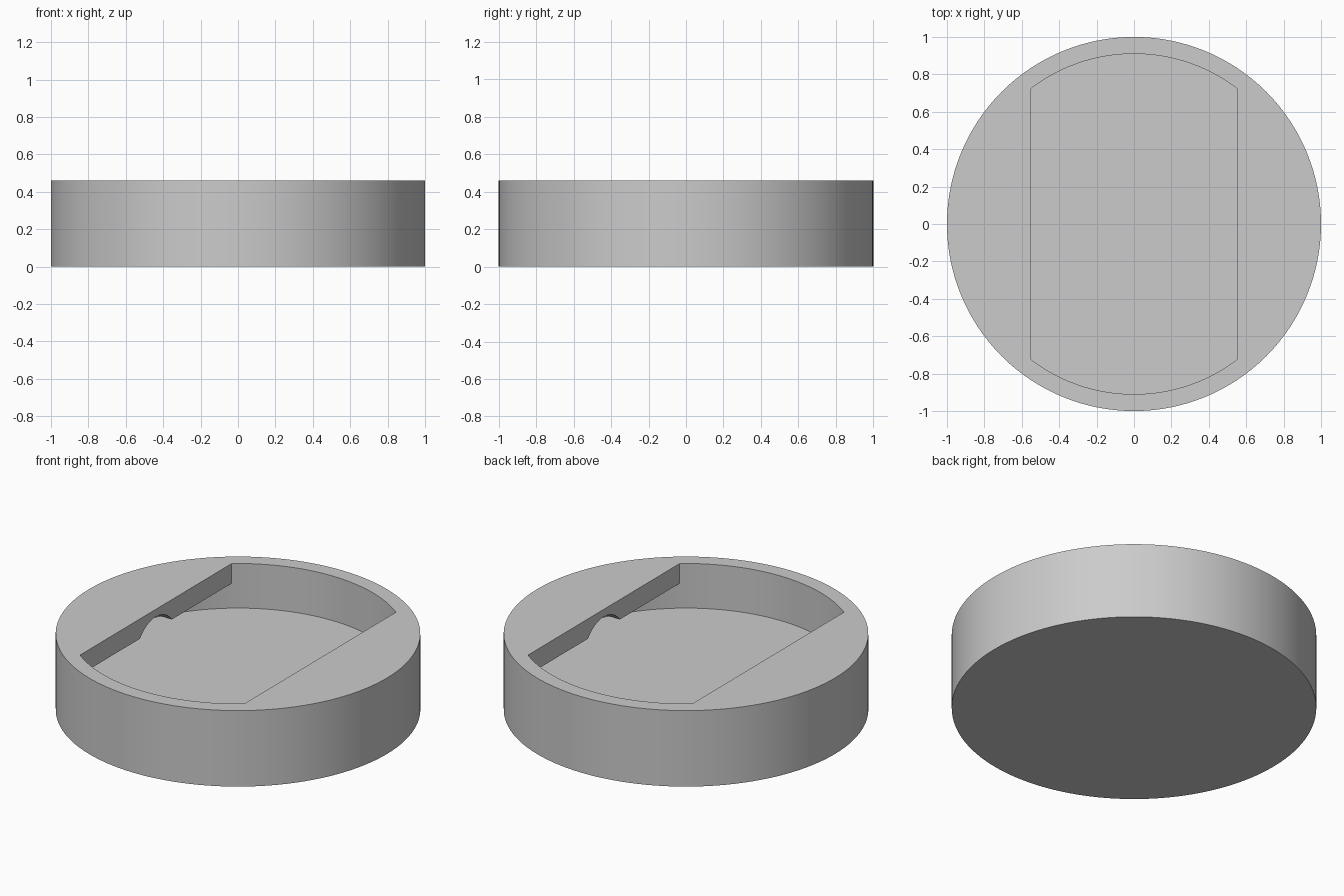
import bpy
import math

if "Cube" in bpy.data.objects:
    bpy.data.objects.remove(bpy.data.objects["Cube"], do_unlink=True)

HEIGHT, FLOOR, LIP_BOTTOM = 0.46, 0.19, 0.34
OUTER, INNER, SLOT = 1.0, 0.91, 0.55
NOTCH_RADIUS, NOTCH_Z = 0.193, 0.222

grey = bpy.data.materials.new("plain grey")
grey.use_nodes = True
colour = (0.6, 0.6, 0.6, 1)
grey.diffuse_color = colour
grey.node_tree.nodes["Principled BSDF"].inputs["Base Color"].default_value = colour


def cylinder(name, radius, z0, z1, sides=128):
    bpy.ops.mesh.primitive_cylinder_add(
        vertices=sides, radius=radius, depth=z1 - z0, location=(0, 0, (z0 + z1) / 2))
    bpy.context.object.name = name
    return bpy.context.object


def subtract(target, cutter):
    """Cut one object out of another and discard the cutter."""
    cutter.hide_render = True
    mod = target.modifiers.new("cut", "BOOLEAN")
    mod.operation, mod.solver, mod.object = "DIFFERENCE", "EXACT", cutter
    bpy.context.view_layer.objects.active = target
    bpy.ops.object.modifier_apply(modifier=mod.name)
    bpy.data.objects.remove(cutter, do_unlink=True)


# Hollow: a round pocket that keeps an overhanging lip on each side
body = cylinder("round_housing", OUTER, 0, HEIGHT)
hollow = cylinder("hollow", INNER, FLOOR, HEIGHT + 0.2)
for side in (-1, 1):
    bpy.ops.mesh.primitive_cube_add(size=1, location=(side * (SLOT + 0.3), 0, LIP_BOTTOM + 0.3))
    lip = bpy.context.object
    lip.name = "lip_block"
    lip.scale = (0.6, 2.4, 0.6)
    # Arched notch under the middle of the lip
    bpy.ops.mesh.primitive_cylinder_add(
        vertices=48, radius=NOTCH_RADIUS, depth=2,
        location=(side * 0.9, 0, NOTCH_Z), rotation=(0, math.pi / 2, 0))
    subtract(lip, bpy.context.object)
    subtract(hollow, lip)
subtract(body, hollow)

# Finish
body.data.materials.clear()
body.data.materials.append(grey)
bpy.ops.object.select_all(action="DESELECT")
body.select_set(True)
bpy.context.view_layer.objects.active = body
bpy.ops.object.shade_smooth_by_angle(angle=math.radians(30))
